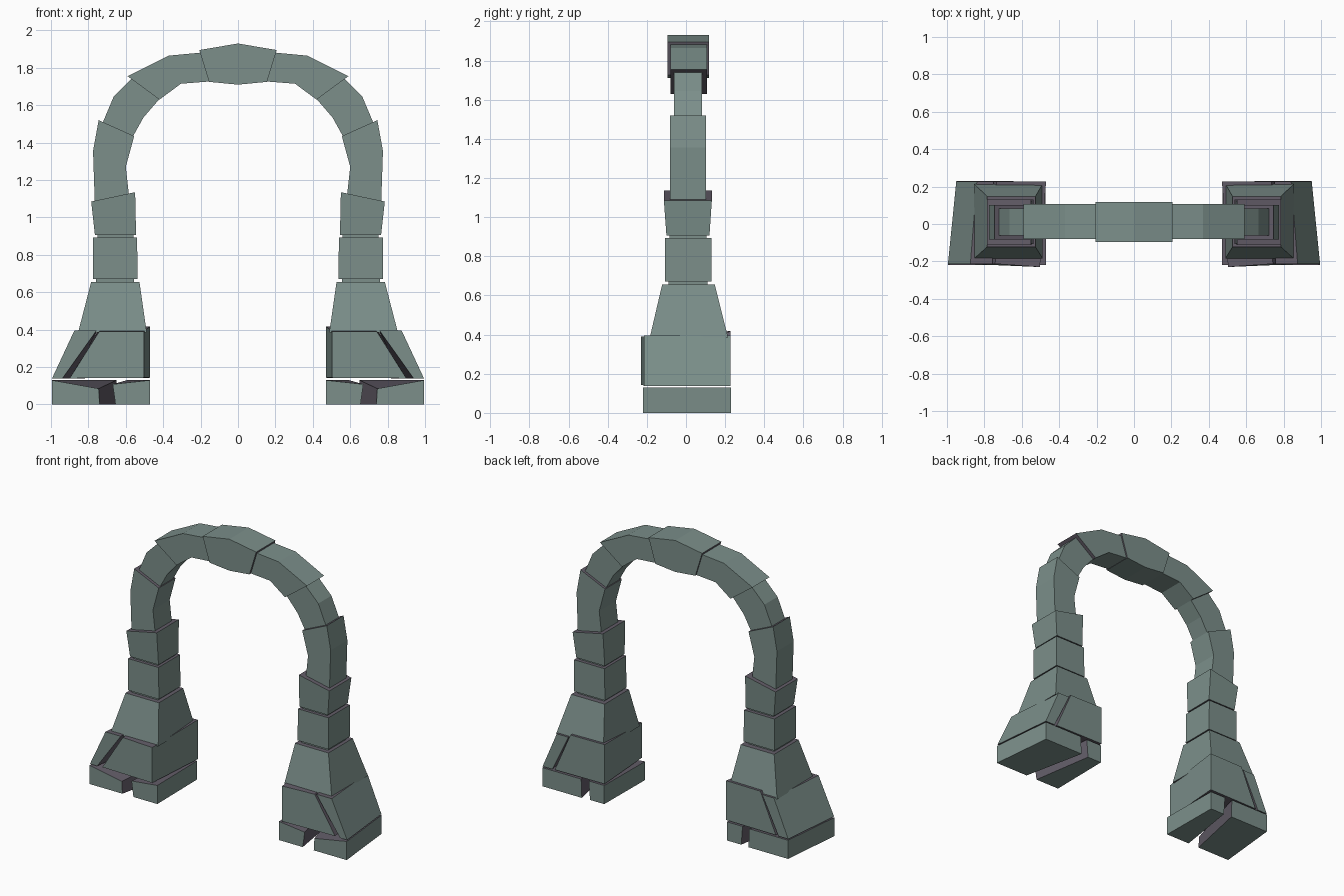
import bpy, bmesh

if "Cube" in bpy.data.objects:
    bpy.data.objects.remove(bpy.data.objects["Cube"])


def material(name, rgb):
    m = bpy.data.materials.new(name)
    m.diffuse_color = (*rgb, 1)
    m.use_nodes = True
    m.node_tree.nodes["Principled BSDF"].inputs["Base Color"].default_value = m.diffuse_color
    return m


STONE = material("grey green stone", (0.20, 0.275, 0.255))
CUT = material("purple grey cut stone", (0.125, 0.11, 0.14))


def loft(name, rings, cut=("start", "end")):
    """Block lofted through four-point rings; faces listed in cut get the cut-stone colour.
    Ring order: front inner, front outer, back outer, back inner."""
    bm = bmesh.new()
    rows = [[bm.verts.new(p) for p in r] for r in rings]
    sides = ("front", "outer", "back", "inner")
    for a, b in zip(rows, rows[1:]):
        for i, side in enumerate(sides):
            j = (i + 1) % 4
            bm.faces.new((a[i], a[j], b[j], b[i])).material_index = int(side in cut)
    bm.faces.new(rows[0][::-1]).material_index = int("start" in cut)
    bm.faces.new(rows[-1]).material_index = int("end" in cut)
    bmesh.ops.recalc_face_normals(bm, faces=bm.faces)
    me = bpy.data.meshes.new(name)
    bm.to_mesh(me)
    bm.free()
    me.materials.append(STONE)
    me.materials.append(CUT)
    ob = bpy.data.objects.new(name, me)
    bpy.context.collection.objects.link(ob)


def pair(name, rings, cut=("start", "end")):
    for s, side in ((1, "right"), (-1, "left")):
        loft(f"{name}_{side}", [[(s * x, y, z) for x, y, z in r] for r in rings], cut)


def rect(x0, x1, y0, y1, z0, z1=None):
    """Cross-section with inner height z0 and outer height z1."""
    z1 = z0 if z1 is None else z1
    return [(x0, y0, z0), (x1, y0, z1), (x1, y1, z1), (x0, y1, z0)]


def section(inner, outer, y0, y1):
    return rect(inner[0], outer[0], y0, y1, inner[1], outer[1])


# foot slabs with an angled crack between them
pair("foot_outer",
     [[(.74, -.22, 0), (.995, -.22, 0), (.95, .23, 0), (.645, .23, 0)],
      [(.745, -.22, .085), (.995, -.22, .13), (.95, .23, .13), (.65, .23, .13)]],
     ("end", "inner"))
pair("foot_inner",
     [[(.47, -.22, 0), (.655, -.22, 0), (.585, .225, 0), (.475, .225, 0)],
      [(.47, -.22, .13), (.67, -.22, .108), (.595, .225, .13), (.475, .225, .13)]],
     ("end", "outer"))

# plinth stones, split by a sloping crack
pair("plinth_outer",
     [[(.94, -.215, .138), (.995, -.215, .138), (.95, .228, .138), (.875, .228, .138)],
      [(.757, -.215, .395), (.875, -.215, .395), (.84, .228, .395), (.75, .228, .395)]],
     ("start", "end", "inner"))
pair("plinth_inner",
     [[(.503, -.23, .143), (.90, -.213, .14), (.855, .228, .14), (.47, .228, .143)],
      [(.503, -.23, .39), (.742, -.213, .39), (.735, .228, .415), (.47, .228, .418)]],
     ("start", "end", "outer"))

# tapered shoulder and pillar blocks
pair("shoulder", [rect(.488, .855, -.185, .215, .385), rect(.527, .785, -.122, .147, .655)])
pair("lower_collar", [rect(.555, .76, -.09, .11, .64), rect(.555, .76, -.09, .11, .69)])
pair("pillar_lower", [rect(.536, .775, -.108, .13, .672), rect(.54, .775, -.108, .13, .893)])
pair("upper_collar", [rect(.56, .75, -.085, .105, .88), rect(.56, .75, -.085, .105, .92)])
pair("pillar_upper", [rect(.545, .765, -.10, .12, .907),
                      rect(.55, .785, -.113, .132, 1.135, 1.085)])

# arch stones: inner and outer points in the front plane, then depth
arch = [
    ("springer", [((.58, 1.09), (.765, 1.06)), ((.60, 1.27), (.775, 1.355)),
                  ((.555, 1.435), (.745, 1.52))], -.083, .102),
    ("haunch", [((.58, 1.40), (.737, 1.475)), ((.505, 1.535), (.665, 1.645)),
                ((.41, 1.645), (.56, 1.75))], -.062, .083),
    ("crown_side", [((.42, 1.63), (.59, 1.755)), ((.305, 1.715), (.37, 1.865)),
                    ((.14, 1.728), (.18, 1.883))], -.08, .108),
]
for name, pts, y0, y1 in arch:
    pair(name, [section(i, o, y0, y1) for i, o in pts])

# keystone
loft("keystone", [section(i, o, -.095, .118) for i, o in (
    ((-.155, 1.725), (-.207, 1.895)), ((0, 1.71), (0, 1.93)), ((.155, 1.725), (.207, 1.895)))])
